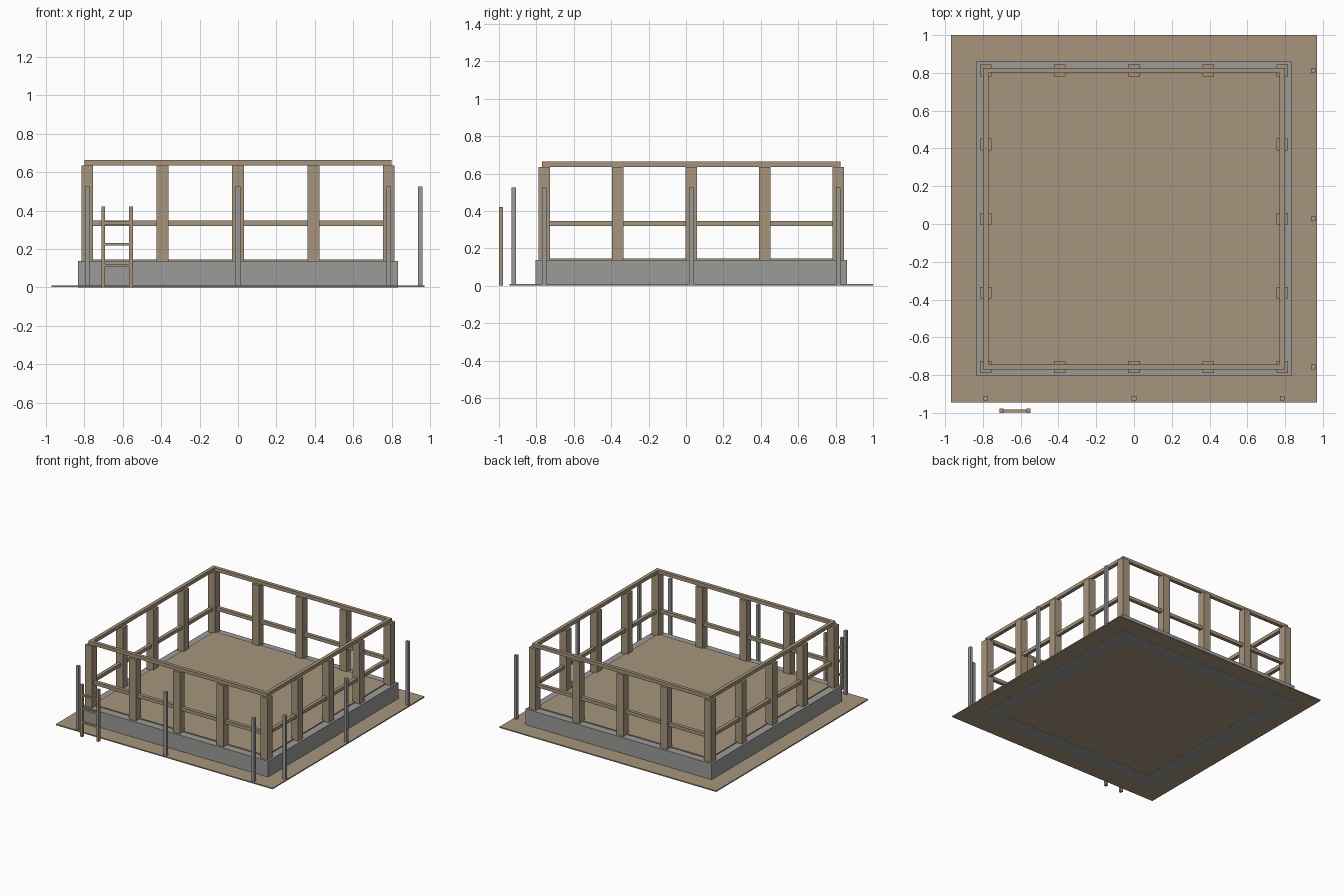
import bpy
import bmesh
from mathutils import Matrix, Vector

cube = bpy.data.objects.get("Cube")
if cube:
    bpy.data.objects.remove(cube, do_unlink=True)


def make_material(name, color):
    mat = bpy.data.materials.new(name)
    mat.use_nodes = True
    mat.diffuse_color = (*color, 1)
    mat.node_tree.nodes["Principled BSDF"].inputs["Base Color"].default_value = (*color, 1)
    return mat


wood = make_material("tan wood", (0.38, 0.30, 0.20))
concrete = make_material("grey concrete", (0.33, 0.33, 0.32))


def box(name, mat, xs, ys, zs):
    """Box spanning the given x, y and z ranges."""
    lo, hi = (Vector(c) for c in zip(xs, ys, zs))
    bm = bmesh.new()
    bmesh.ops.create_cube(bm, size=1, matrix=Matrix.Translation((lo + hi) / 2)
                          @ Matrix.Diagonal((*(hi - lo), 1)))
    mesh = bpy.data.meshes.new(name)
    bm.to_mesh(mesh)
    bm.free()
    mesh.materials.append(mat)
    obj = bpy.data.objects.new(name, mesh)
    bpy.context.collection.objects.link(obj)
    return obj


def span(center, size):
    return (center - size / 2, center + size / 2)


CY = 0.028          # centre of the enclosure in y
HALF = 0.785        # half distance between corner posts
STEP = HALF / 2


def frame(name, mat, outer, inner, zs):
    """Square ring of four bars around the enclosure centre."""
    mid, width = (outer + inner) / 2, outer - inner
    for sign, front, side in ((-1, "front", "right"), (1, "back", "left")):
        box(f"{front}_{name}", mat, (-outer, outer), span(CY + sign * mid, width), zs)
        box(f"{side}_{name}", mat, span(sign * mid, width), (CY - inner, CY + inner), zs)


# Ground sheet, foundation and floor
box("ground_sheet", wood, (-0.97, 0.97), (-0.944, 1.0), (0.001, 0.01))
frame("foundation", concrete, 0.833, 0.70, (0, 0.138))
box("floor", wood, span(0, 1.545), span(CY, 1.545), (0.13, 0.146))

# Posts around the perimeter
for i in range(-2, 3):
    for j in range(-2, 3):
        if max(abs(i), abs(j)) == 2:
            box("post", wood, span(i * STEP, 0.062), span(CY + j * STEP, 0.062), (0.138, 0.635))

# Rails
frame("middle_rail", wood, HALF + 0.014, HALF - 0.014, (0.32, 0.347))
frame("top_rail", wood, HALF + 0.014, HALF - 0.014, (0.635, 0.663))

# Free-standing stakes at the front and on one side
for i in (-1, 0, 1):
    box("front_stake", concrete, span(i * HALF, 0.024), span(-0.922, 0.024), (0.002, 0.524))
    box("side_stake", concrete, span(0.95, 0.024), span(CY + i * HALF, 0.024), (0.002, 0.524))

# Ladder
for x in (-0.702, -0.558):
    box("ladder_rail", wood, span(x, 0.02), (-1.0, -0.978), (0, 0.42))
for z in (0.115, 0.225, 0.335):
    box("ladder_rung", wood, (-0.692, -0.568), (-0.997, -0.981), span(z, 0.014))
